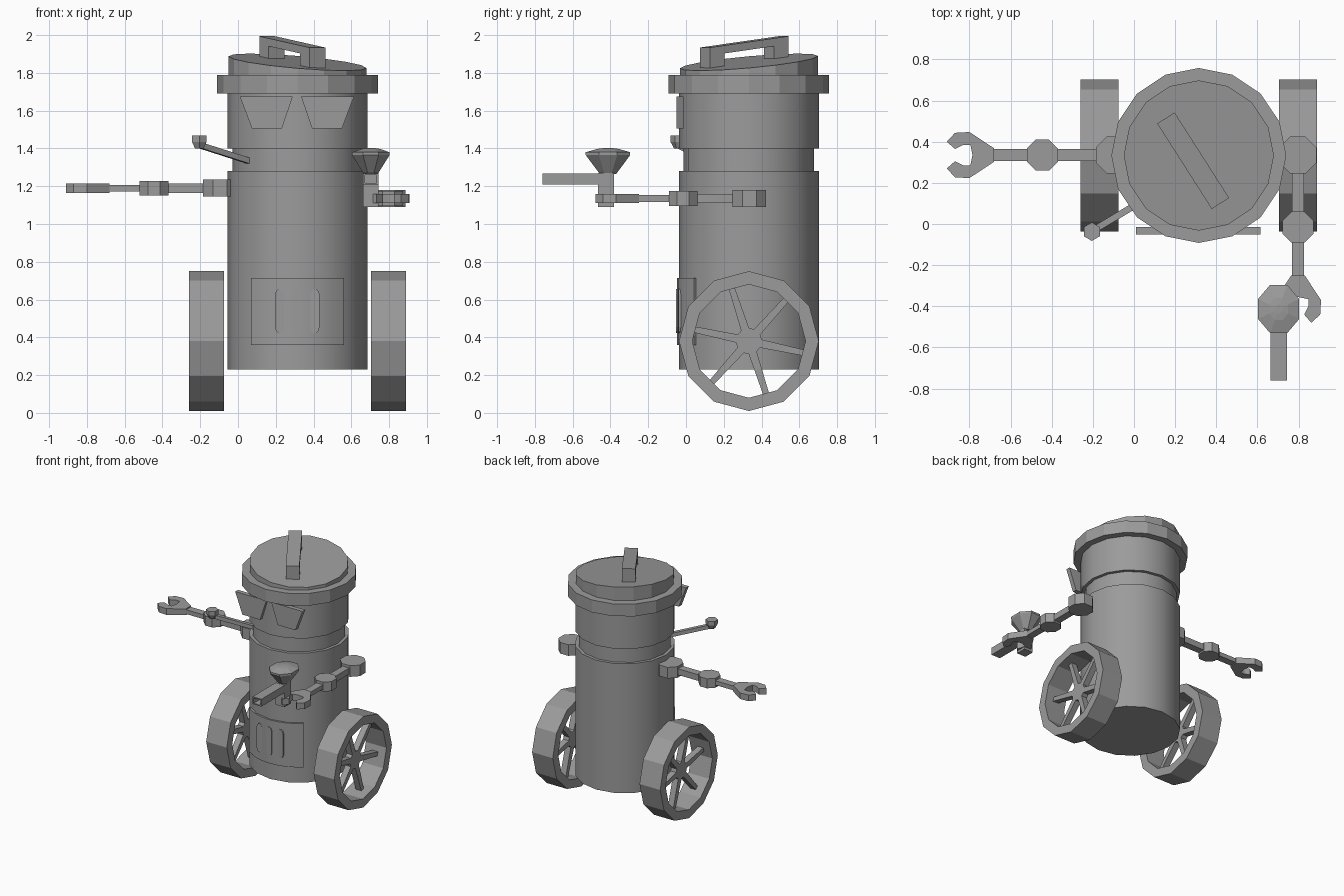
import bpy, bmesh, math
from mathutils import Vector, Matrix

if "Cube" in bpy.data.objects:
    bpy.data.objects.remove(bpy.data.objects["Cube"])

metal = bpy.data.materials.new("grey_metal")
metal.diffuse_color = (0.33, 0.33, 0.33, 1)
metal.use_nodes = True
metal.node_tree.nodes["Principled BSDF"].inputs["Base Color"].default_value = metal.diffuse_color
CX, CY = 0.315, 0.333          # axis of the body


def finish(name, bm, smooth=False):
    bmesh.ops.recalc_face_normals(bm, faces=bm.faces)
    me = bpy.data.meshes.new(name)
    bm.to_mesh(me)
    bm.free()
    me.materials.append(metal)
    ob = bpy.data.objects.new(name, me)
    bpy.context.collection.objects.link(ob)
    if smooth:
        bpy.ops.object.select_all(action='DESELECT')
        ob.select_set(True)
        bpy.context.view_layer.objects.active = ob
        bpy.ops.object.shade_smooth_by_angle(angle=math.radians(30))
    return ob


def extrude(name, pts, vec, smooth=False):
    """Solid made by pushing a flat outline along a vector."""
    bm = bmesh.new()
    f = bm.faces.new([bm.verts.new(p) for p in pts])
    r = bmesh.ops.extrude_face_region(bm, geom=[f], use_keep_orig=True)
    bmesh.ops.translate(bm, vec=vec, verts=[v for v in r['geom'] if isinstance(v, bmesh.types.BMVert)])
    return finish(name, bm, smooth)


def lathe(name, c, prof, n, turn=0.0, smooth=False, sy=1.0):
    """Capped rings of (radius, z) around a vertical axis."""
    bm = bmesh.new()
    rings = [[bm.verts.new((c[0] + r * math.cos(turn + i * math.tau / n),
                            c[1] + sy * r * math.sin(turn + i * math.tau / n), z))
              for i in range(n)] for r, z in prof]
    for a, b in zip(rings, rings[1:]):
        for i in range(n):
            bm.faces.new((a[i], a[(i + 1) % n], b[(i + 1) % n], b[i]))
    bm.faces.new(rings[0])
    bm.faces.new(rings[-1])
    return finish(name, bm, smooth)


def bar(name, a, b, w, h, w2=None):
    """Straight box from a to b, width w (tapering to w2), height h."""
    a, b = Vector(a), Vector(b)
    d = (b - a).normalized()
    side = d.cross(Vector((0, 0, 1))).normalized()
    up = side.cross(d)
    bm = bmesh.new()
    ends = [[bm.verts.new(p + side * sx * ww / 2 + up * sz * h / 2)
             for sx, sz in ((-1, -1), (1, -1), (1, 1), (-1, 1))]
            for p, ww in ((a, w), (b, w2 or w))]
    bm.faces.new(ends[0])
    bm.faces.new(ends[1])
    for i in range(4):
        j = (i + 1) % 4
        bm.faces.new((ends[0][i], ends[0][j], ends[1][j], ends[1][i]))
    return finish(name, bm)


# Body, neck, head and rim
lathe("body", (CX, CY), [(0.37, 0.23), (0.37, 1.28)], 16, smooth=True)
lathe("neck", (CX, CY), [(0.345, 1.27), (0.345, 1.41)], 16, smooth=True)
lathe("head", (CX, CY), [(0.37, 1.40), (0.37, 1.70)], 16, smooth=True)
lathe("rim", (CX, CY), [(0.425, 1.69), (0.425, 1.79)], 16)


# Slanted lid, high at the back left
def lid_z(x, y):
    return 1.857 - 0.085 * (x - CX) + 0.09 * (y - CY)


lid = lathe("lid", (CX, CY), [(0.365, 1.78), (0.365, 1.85)], 16)
for v in lid.data.vertices:
    if v.co.z > 1.8:
        v.co.z = lid_z(v.co.x, v.co.y)

# Lid handle: an arch outline along the slope
ha, hb = Vector((0.155, 0.515)), Vector((0.42, 0.10))
hd = (hb - ha).normalized()
hn = Vector((-hd.y, hd.x)) * 0.05
hl = (hb - ha).length
arch = [(0, -0.01), (0, 0.107), (hl, 0.107), (hl, -0.01),
        (hl - 0.09, -0.01), (hl - 0.09, 0.065), (0.09, 0.065), (0.09, -0.01)]
pts = []
for t, h in arch:
    p = ha + hd * t
    pts.append((p.x - hn.x, p.y - hn.y, lid_z(p.x, p.y) + h))
extrude("lid_handle", pts, (2 * hn.x, 2 * hn.y, 0))

# Eye plates
for side, s in (("left", -1), ("right", 1)):
    x0 = CX - 0.003
    eye = [(0.022, 1.675), (0.302, 1.675), (0.238, 1.505), (0.08, 1.505)]
    extrude(side + "_eye", [(x0 + s * x, -0.05, z) for x, z in eye], (0, 0.036, 0))

# Pipe stem and bowl
bar("pipe_stem", (0.07, 0.13, 1.33), (-0.205, -0.035, 1.418), 0.032, 0.03)
lathe("pipe_bowl", (-0.205, -0.037), [(0.026, 1.40), (0.045, 1.435), (0.045, 1.468)], 6, math.pi / 6)

# Curved belly panel
bm = bmesh.new()
rows = []
for i in range(9):
    a = -math.pi / 2 + (i / 8 - 0.5) * 2 * math.asin(0.245 / 0.38)
    rows.append([bm.verts.new((CX + r * math.cos(a), CY + r * math.sin(a), z))
                 for r, z in ((0.36, 0.36), (0.38, 0.36), (0.38, 0.715), (0.36, 0.715))])
for a, b in zip(rows, rows[1:]):
    for i in range(4):
        j = (i + 1) % 4
        bm.faces.new((a[i], a[j], b[j], b[i]))
bm.faces.new(rows[0])
bm.faces.new(rows[-1])
finish("belly_panel", bm, True)

# Rounded vent strips
for k, x in enumerate((0.22, 0.313, 0.407)):
    y = CY - math.sqrt(0.385 ** 2 - (x - CX) ** 2)
    pts = []
    for i in range(12):
        a = (i + 0.5) * math.tau / 12
        pts.append((x + 0.026 * math.cos(a), y, 0.54 + math.copysign(0.075, math.sin(a)) + 0.043 * math.sin(a)))
    extrude("vent_%d" % (k + 1), pts, (0, 0.03, 0))

# Wheels: twelve-sided rim with six spokes
WY, WZ = 0.333, 0.38
for side, xa, xb in (("left", -0.26, -0.075), ("right", 0.705, 0.89)):
    bm = bmesh.new()
    loops = []
    for i in range(12):
        a = i * math.tau / 12
        loops.append([bm.verts.new((x, WY + r * math.cos(a), WZ + r * math.sin(a)))
                      for r, x in ((0.37, xa), (0.37, xb), (0.30, xb), (0.30, xa))])
    for i in range(12):
        for j in range(4):
            p, q, k = loops[i], loops[(i + 1) % 12], (j + 1) % 4
            bm.faces.new((p[j], p[k], q[k], q[j]))
    finish(side + "_wheel_rim", bm)
    # hub and spokes share one star outline
    xm = (xa + xb) / 2 - 0.025
    star = []
    for k in range(6):
        a = math.radians(48 + 60 * k)
        c, s = math.cos(a), math.sin(a)
        for r, w in ((0.065, -0.022), (0.30, -0.016), (0.30, 0.016), (0.065, 0.022)):
            star.append((xm, WY + r * c - w * s, WZ + r * s + w * c))
    extrude(side + "_wheel_spokes", star, (0.05, 0, 0))


# Arms: built along +x from the shoulder, then turned into place
CLAW = [(0.585, 0.033), (0.705, 0.112), (0.775, 0.108), (0.815, 0.065),
        (0.775, 0.030), (0.735, 0.050), (0.70, 0.050), (0.69, 0.0)]


def arm(side, pos, angle):
    parts = []
    for nm, x, r, h in (("shoulder", 0, 0.097, 0.09), ("elbow", 0.35, 0.082, 0.077)):
        parts.append(lathe(side + "_" + nm, (x, 0), [(r, -h / 2), (r, h / 2)], 8, math.pi / 8))
    parts.append(bar(side + "_upper_arm", (0.07, 0, 0), (0.29, 0, 0), 0.06, 0.05, 0.06))
    parts.append(bar(side + "_forearm", (0.42, 0, 0), (0.60, 0, 0), 0.06, 0.035))
    outline = CLAW + [(x, -y) for x, y in reversed(CLAW[:-1])]
    parts.append(extrude(side + "_claw", [(x, y, -0.025) for x, y in outline], (0, 0, 0.05)))
    m = Matrix.Translation(pos) @ Matrix.Rotation(angle, 4, 'Z')
    for ob in parts:
        ob.data.transform(m)


arm("left", (-0.095, 0.335, 1.19), math.pi)
arm("right", (0.797, 0.335, 1.135), -math.pi / 2)

# Held tool: grip, hollow-ended barrel and funnel
bar("tool_grip", (0.703, -0.465, 1.18), (0.703, -0.38, 1.18), 0.08, 0.18)
barrel = bar("tool_barrel", (0.703, -0.40, 1.238), (0.703, -0.76, 1.238), 0.08, 0.06)
bm = bmesh.new()
bm.from_mesh(barrel.data)
end = min(bm.faces, key=lambda f: f.calc_center_median().y)
bmesh.ops.inset_region(bm, faces=[end], thickness=0.012)
r = bmesh.ops.extrude_face_region(bm, geom=[end])
bmesh.ops.translate(bm, vec=(0, 0.2, 0), verts=[v for v in r['geom'] if isinstance(v, bmesh.types.BMVert)])
if end.is_valid:
    bmesh.ops.delete(bm, geom=[end], context='FACES_ONLY')
bm.to_mesh(barrel.data)
bm.free()
lathe("tool_funnel", (0.703, -0.413), [(0.04, 1.265), (0.108, 1.365), (0.108, 1.38), (0.05, 1.398), (0.02, 1.402)],
      8, math.pi / 8, sy=1.18)
